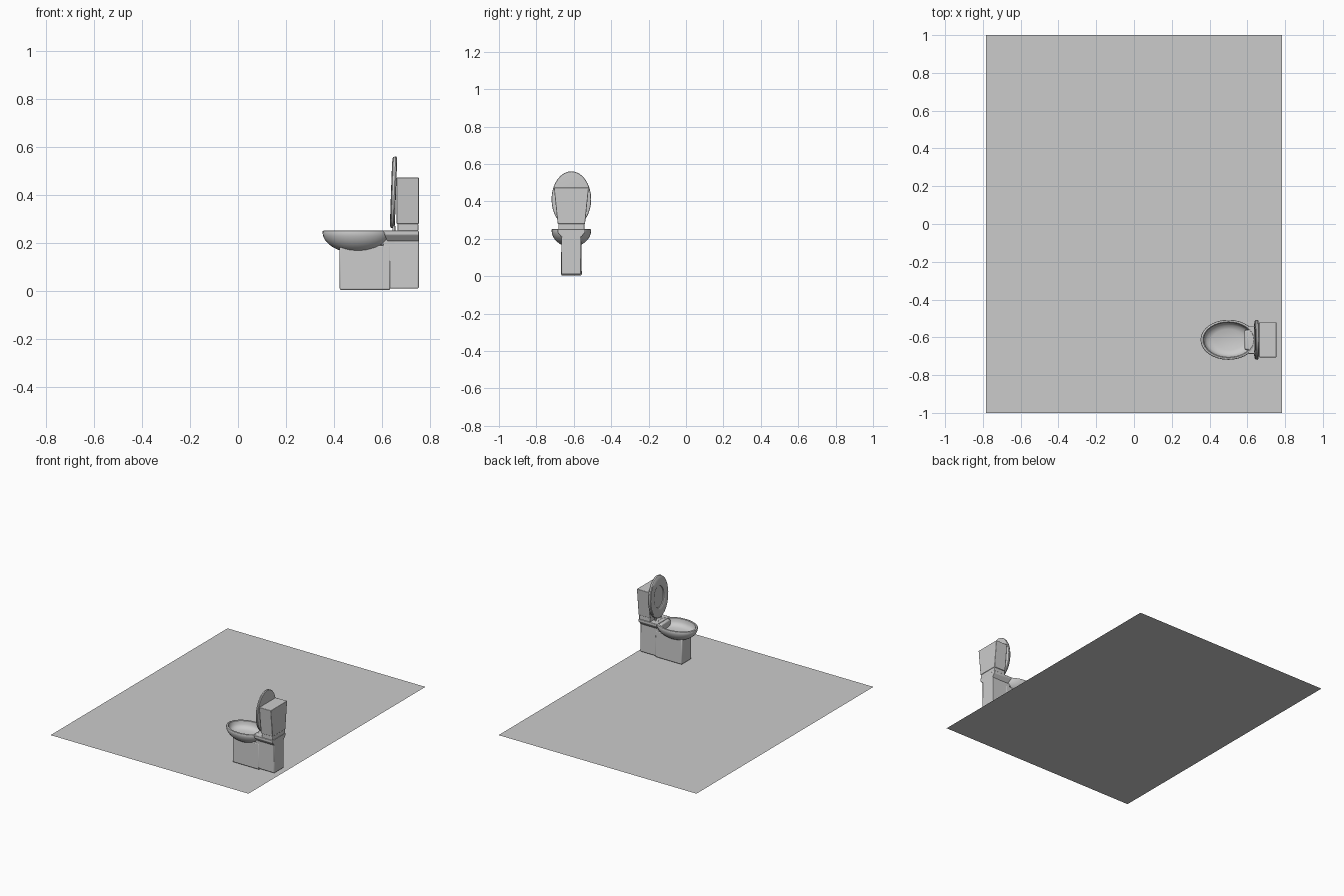
import bpy, bmesh, math
from mathutils import Matrix

if "Cube" in bpy.data.objects:
    bpy.data.objects.remove(bpy.data.objects["Cube"])

CY = -0.613   # toilet centre line in y


def finish(name, bm, bevel=0.0, segs=2, angle=35):
    bmesh.ops.recalc_face_normals(bm, faces=bm.faces)
    me = bpy.data.meshes.new(name)
    bm.to_mesh(me)
    bm.free()
    ob = bpy.data.objects.new(name, me)
    bpy.context.collection.objects.link(ob)
    bpy.ops.object.select_all(action='DESELECT')
    ob.select_set(True)
    bpy.context.view_layer.objects.active = ob
    if bevel:
        m = ob.modifiers.new("bevel", 'BEVEL')
        m.width, m.segments = bevel, segs
    bpy.ops.object.shade_smooth_by_angle(angle=math.radians(angle))
    return ob


def loft(bm, rings, cap_start=True, cap_end=True, closed=False):
    loops = [[bm.verts.new(p) for p in r] for r in rings]
    pairs = list(zip(loops, loops[1:]))
    if closed:
        pairs.append((loops[-1], loops[0]))
    n = len(loops[0])
    for a, b in pairs:
        for i in range(n):
            j = (i + 1) % n
            bm.faces.new((a[i], a[j], b[j], b[i]))
    if not closed:
        if cap_start:
            bm.faces.new(loops[0])
        if cap_end:
            bm.faces.new(loops[-1])


def block(name, sections, bevel):
    """Rectangular sections (x0, x1, half width, z) stacked upwards."""
    bm = bmesh.new()
    loft(bm, [[(x0, CY - w, z), (x1, CY - w, z), (x1, CY + w, z), (x0, CY + w, z)]
              for x0, x1, w, z in sections])
    return finish(name, bm, bevel)


def oval(rx, ry, z, n=32, cx=0.0):
    return [(cx + rx * math.cos(2 * math.pi * i / n),
             ry * math.sin(2 * math.pi * i / n), z) for i in range(n)]


# floor sheet
bm = bmesh.new()
bmesh.ops.create_grid(bm, x_segments=1, y_segments=1, size=1.0)
bmesh.ops.scale(bm, vec=(0.783, 1, 1), verts=bm.verts)
finish("floor", bm)

# bowl: half ellipsoid outside, rounded rim, hollow inside with a flat floor
rings = []
for k in range(1, 9):
    a = math.radians(90 * k / 8)
    rings.append(oval(0.148 * math.sin(a), 0.106 * math.sin(a), 0.246 - 0.09 * math.cos(a)))
for inset, z in [(0.002, 0.250), (0.006, 0.252), (0.012, 0.252), (0.016, 0.249),
                 (0.017, 0.244), (0.021, 0.225), (0.033, 0.210), (0.06, 0.200)]:
    rings.append(oval(0.148 - inset, 0.106 - inset * 0.85, z))
bm = bmesh.new()
loft(bm, rings)
bmesh.ops.translate(bm, vec=(0.5, CY, 0), verts=bm.verts)
finish("bowl", bm)

# pedestal under the bowl, with the column behind it
block("front_pedestal", [(0.424, 0.635, 0.056, 0.004), (0.424, 0.635, 0.053, 0.19)], 0.006)
block("rear_column", [(0.605, 0.754, 0.053, 0.01), (0.605, 0.754, 0.052, 0.225)], 0.005)
block("bowl_ledge", [(0.586, 0.66, 0.052, 0.19), (0.586, 0.66, 0.053, 0.247)], 0.008)

# flared shelf, neck and tank
block("shelf", [(0.622, 0.754, 0.052, 0.208), (0.612, 0.754, 0.074, 0.234),
                (0.605, 0.754, 0.074, 0.251)], 0.003)
block("neck", [(0.665, 0.752, 0.070, 0.249), (0.665, 0.752, 0.070, 0.28)], 0.003)
block("tank", [(0.662, 0.754, 0.073, 0.279), (0.662, 0.754, 0.093, 0.473)], 0.003)


# upright lid and seat: modelled flat, then tipped up on the hinge
def stand_up(bm, x):
    rot = Matrix.Rotation(math.radians(-88), 4, 'Y')
    bmesh.ops.transform(bm, matrix=Matrix.Translation((x, CY, 0.411)) @ rot, verts=bm.verts)


bm = bmesh.new()
loft(bm, [oval(0.142, 0.098, 0.001), oval(0.148, 0.104, 0.002), oval(0.150, 0.106, -0.003),
          oval(0.148, 0.104, -0.008), oval(0.135, 0.092, -0.010)])
stand_up(bm, 0.649)
finish("lid", bm)

bm = bmesh.new()
loft(bm, [oval(0.148, 0.104, 0.000), oval(0.148, 0.104, 0.005), oval(0.142, 0.099, 0.009),
          oval(0.085, 0.062, 0.010), oval(0.077, 0.055, 0.006), oval(0.076, 0.054, 0.000)],
     closed=True)
stand_up(bm, 0.648)
finish("seat", bm)

# hinge pegs
for side, s in (("left", 1), ("right", -1)):
    bm = bmesh.new()
    bmesh.ops.create_cone(bm, cap_ends=True, segments=12, radius1=0.006, radius2=0.006, depth=0.024)
    bmesh.ops.transform(bm, matrix=Matrix.Translation((0.650, CY + s * 0.03, 0.259)), verts=bm.verts)
    finish("hinge_" + side, bm)
